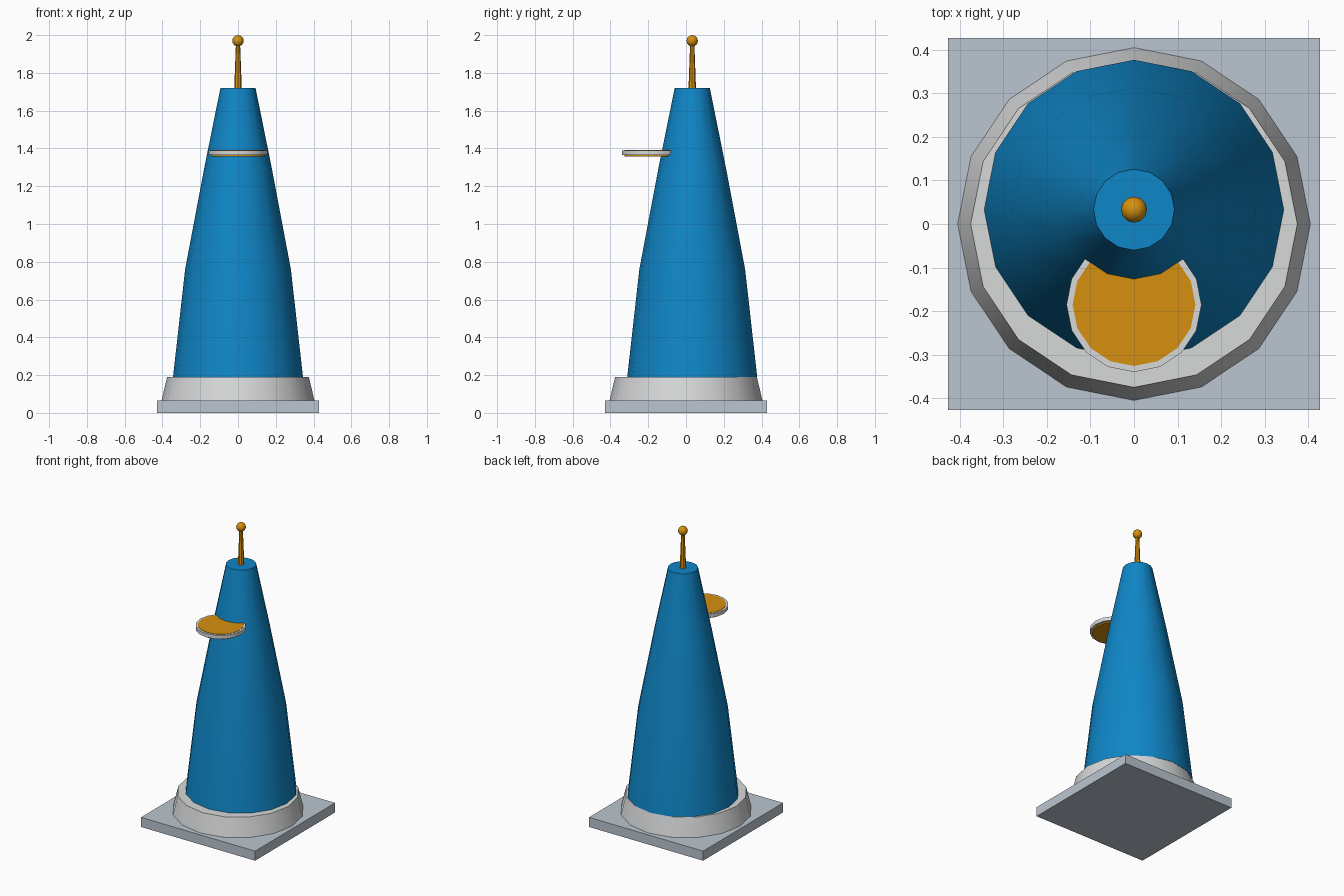
import bpy
import bmesh
from math import cos, sin, pi, radians

cube = bpy.data.objects.get("Cube")
if cube:
    bpy.data.objects.remove(cube, do_unlink=True)


def srgb(*rgb):
    """Turn 0-255 display values into a linear colour."""
    lin = [c / 255 for c in rgb]
    return tuple(c / 12.92 if c < 0.04045 else ((c + 0.055) / 1.055) ** 2.4 for c in lin) + (1,)


def material(name, colour):
    mat = bpy.data.materials.new(name)
    mat.use_nodes = True
    mat.diffuse_color = colour
    mat.node_tree.nodes["Principled BSDF"].inputs["Base Color"].default_value = colour
    return mat


blue = material("blue", srgb(15, 134, 199))
orange = material("orange", srgb(214, 144, 15))
white = material("off white", srgb(215, 216, 217))
grey = material("slate grey", srgb(187, 197, 208))


def add_object(name, bm, mat, smooth=True):
    mesh = bpy.data.meshes.new(name)
    bmesh.ops.recalc_face_normals(bm, faces=bm.faces)
    bm.to_mesh(mesh)
    bm.free()
    mesh.materials.append(mat)
    obj = bpy.data.objects.new(name, mesh)
    bpy.context.collection.objects.link(obj)
    if smooth:
        bpy.ops.object.select_all(action="DESELECT")
        obj.select_set(True)
        bpy.context.view_layer.objects.active = obj
        bpy.ops.object.shade_smooth_by_angle(angle=radians(35))
    return obj


def turned(name, profile, mat, y=0.0, sides=16):
    """Closed solid of revolution from (radius, height) pairs."""
    bm = bmesh.new()
    angles = [2 * pi * i / sides for i in range(sides)]
    rings = [[bm.verts.new((r * cos(a), y + r * sin(a), z)) for a in angles] for r, z in profile]
    for low, high in zip(rings, rings[1:]):
        for i in range(sides):
            j = (i + 1) % sides
            bm.faces.new((low[i], low[j], high[j], high[i]))
    bm.faces.new(rings[0][::-1])
    bm.faces.new(rings[-1])
    return add_object(name, bm, mat)


AXIS_Y = 0.033   # tower axis sits slightly behind the base centre
DISC_Y = -0.185

# Square ground slab
bm = bmesh.new()
bmesh.ops.create_cube(bm, size=1)
for v in bm.verts:
    v.co = (v.co.x * 0.855, v.co.y * 0.855, (v.co.z + 0.5) * 0.065)
add_object("base_slab", bm, grey, smooth=False)

# Tapered plinth and tower
turned("plinth", [(0.405, 0.065), (0.375, 0.19)], white)
turned("tower", [(0.344, 0.19), (0.28, 0.76), (0.178, 1.3), (0.093, 1.72)], blue, AXIS_Y)

# Landing disc on the front of the tower, with a pad through its middle
turned("landing_rim", [(0.155, 1.365), (0.155, 1.39)], white, DISC_Y)
turned("landing_pad", [(0.141, 1.357), (0.141, 1.392)], orange, DISC_Y)

# Mast and ball on the roof
turned("mast", [(0.02, 1.715), (0.011, 1.96)], orange, AXIS_Y, sides=8)
bm = bmesh.new()
bmesh.ops.create_uvsphere(bm, u_segments=12, v_segments=8, radius=0.03)
bmesh.ops.translate(bm, verts=bm.verts, vec=(0, AXIS_Y, 1.97))
add_object("mast_ball", bm, orange)
